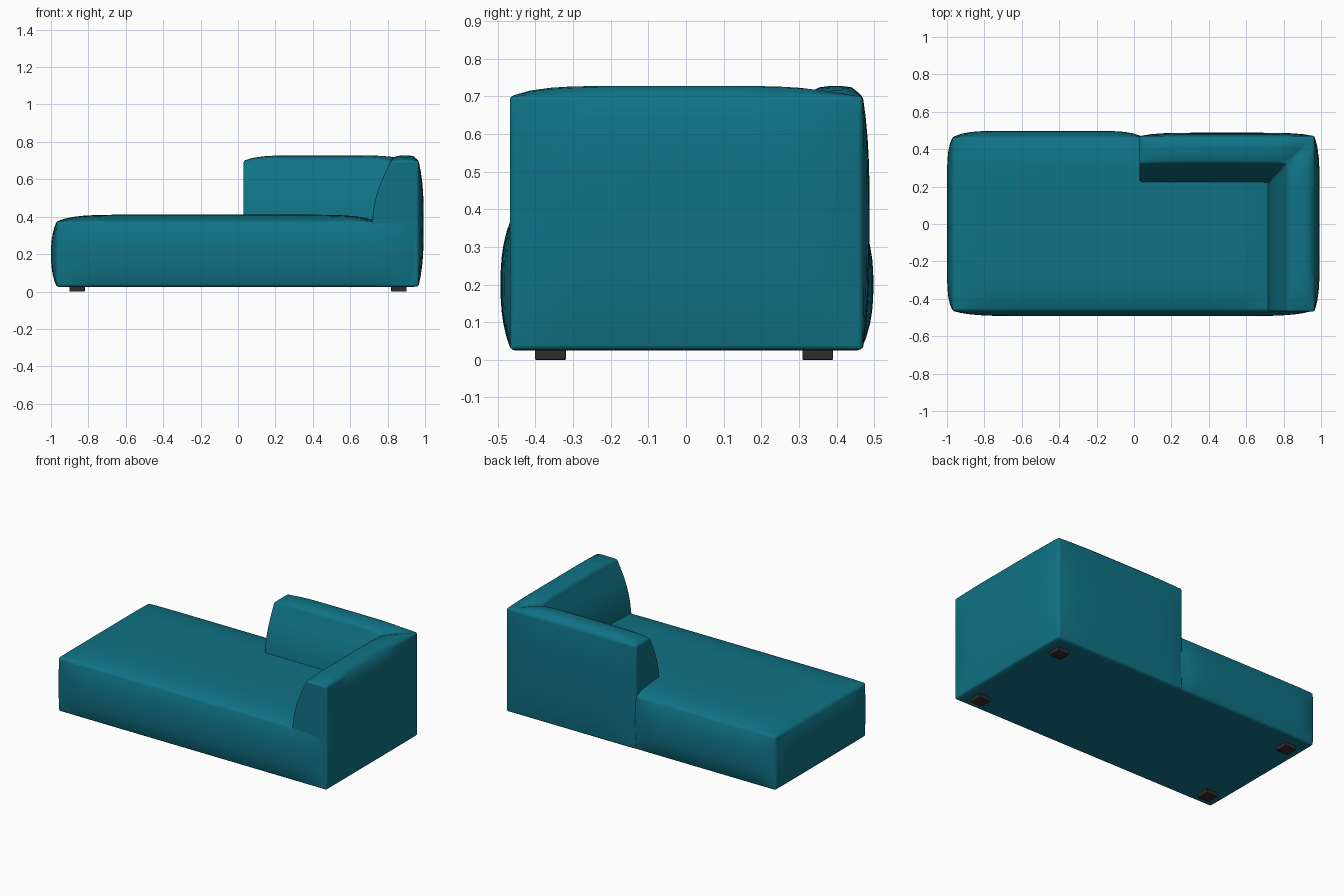
import bpy, bmesh, math
from mathutils import Vector

cube = bpy.data.objects.get("Cube")
if cube:
    bpy.data.objects.remove(cube, do_unlink=True)


def material(name, color):
    m = bpy.data.materials.new(name)
    m.use_nodes = True
    m.diffuse_color = color
    m.node_tree.nodes["Principled BSDF"].inputs["Base Color"].default_value = color
    return m


teal = material("teal fabric", (0.005, 0.17, 0.235, 1))
dark = material("dark plastic", (0.03, 0.025, 0.025, 1))


def finish(name, bm, mat, bevel):
    bmesh.ops.recalc_face_normals(bm, faces=bm.faces)
    me = bpy.data.meshes.new(name)
    bm.to_mesh(me)
    bm.free()
    me.materials.append(mat)
    ob = bpy.data.objects.new(name, me)
    bpy.context.collection.objects.link(ob)
    mod = ob.modifiers.new("soft edges", 'BEVEL')
    mod.width, mod.segments = bevel, 3
    mod.limit_method, mod.angle_limit = 'ANGLE', math.radians(40)
    bpy.ops.object.select_all(action='DESELECT')
    ob.select_set(True)
    bpy.context.view_layer.objects.active = ob
    bpy.ops.object.shade_smooth_by_angle(angle=math.radians(40))
    return ob


def swell(value, low, high, power):
    """1 in the middle of a range, falling to 0 at its ends."""
    u = (2 * value - low - high) / (high - low)
    return max(0.0, 1 - abs(u) ** power)


# Seat: a box cut into a grid, then puffed like upholstery
X0, X1, Y, Z0, Z1 = -0.97, 0.955, 0.465, 0.025, 0.375
bm = bmesh.new()
bmesh.ops.create_cube(bm, size=1)
for v in bm.verts:
    v.co = Vector(((X0 + X1) / 2 + v.co.x * (X1 - X0), v.co.y * 2 * Y,
                   (Z0 + Z1) / 2 + v.co.z * (Z1 - Z0)))
for axis, low, high, cuts in ((0, X0, X1, 40), (1, -Y, Y, 24), (2, Z0, Z1, 10)):
    for i in range(1, cuts):
        point, normal = Vector(), Vector()
        point[axis] = low + (high - low) * i / cuts
        normal[axis] = 1
        bmesh.ops.bisect_plane(bm, geom=bm.verts[:] + bm.edges[:] + bm.faces[:],
                               plane_co=point, plane_no=normal)
for v in bm.verts:
    x, y, z = v.co
    upright = swell(z, Z0, Z1, 2.5)
    if abs(x - X0) < 1e-4:
        v.co.x -= 0.03 * upright * swell(y, -Y, Y, 8)
    if abs(y + Y) < 1e-4:
        v.co.y -= 0.028 * upright * swell(x, X0, X1, 10)
    if abs(y - Y) < 1e-4:
        v.co.y += 0.033 * upright * swell(x, X0, 0.05, 8)
    if abs(z - Z1) < 1e-4:
        v.co.z += 0.036 * swell(x, X0, 0.74, 10) * swell(y, -Y, Y, 6)
finish("seat", bm, teal, 0.012)

# Back and arm: one cushion section swept round the corner with a mitre
OX, OY, BOTTOM, TOP = 0.965, 0.47, 0.027, 0.70
END_X, END_Y = 0.03, -0.468
STEPS = 16
section = [(0.0, BOTTOM + (TOP - BOTTOM) * i / 12, "outer") for i in range(13)]
section += [(0.145 * i / 5, TOP, "top") for i in range(1, 6)]
for i in range(1, 9):
    t = i / 8
    section.append((0.145 + 0.105 * t - 0.022 * math.sin(math.pi * t) * -1,
                    TOP - (TOP - 0.36) * t, "inner"))
section.append((0.25, BOTTOM, "inner"))

bm = bmesh.new()
rings = []
for s in range(2 * STEPS + 1):
    on_back = s <= STEPS
    t = s / STEPS if on_back else s / STEPS - 1
    puff = swell(t, 0, 1, 6)
    ring = []
    for d, z, side in section:
        out = 0.0
        if side == "outer":
            out = (0.018 if on_back else 0.028) * puff * swell(z, BOTTOM, TOP, 3)
        if side == "top":
            z += 0.018 * puff * swell(d, 0, 0.145, 3)
            z += 0.010 * puff
        if on_back:
            x = END_X + (OX - d - END_X) * t
            y = OY - d + out
        else:
            x = OX - d + out
            y = OY - d + (END_Y - OY + d) * t
        ring.append(bm.verts.new((x, y, z)))
    rings.append(ring)
count = len(section)
for a, b in zip(rings, rings[1:]):
    for i in range(count):
        j = (i + 1) % count
        bm.faces.new((a[i], a[j], b[j], b[i]))
bm.faces.new(rings[0])
bm.faces.new(rings[-1])
finish("back_and_arm", bm, teal, 0.010)

# Feet
for side, x in (("right", -0.86), ("left", 0.86)):
    for end, y in (("front", -0.36), ("back", 0.35)):
        bm = bmesh.new()
        bmesh.ops.create_cube(bm, size=1)
        for v in bm.verts:
            v.co = Vector((x + v.co.x * 0.082, y + v.co.y * 0.082, 0.02 + v.co.z * 0.04))
        finish(f"{end}_{side}_foot", bm, dark, 0.003)
